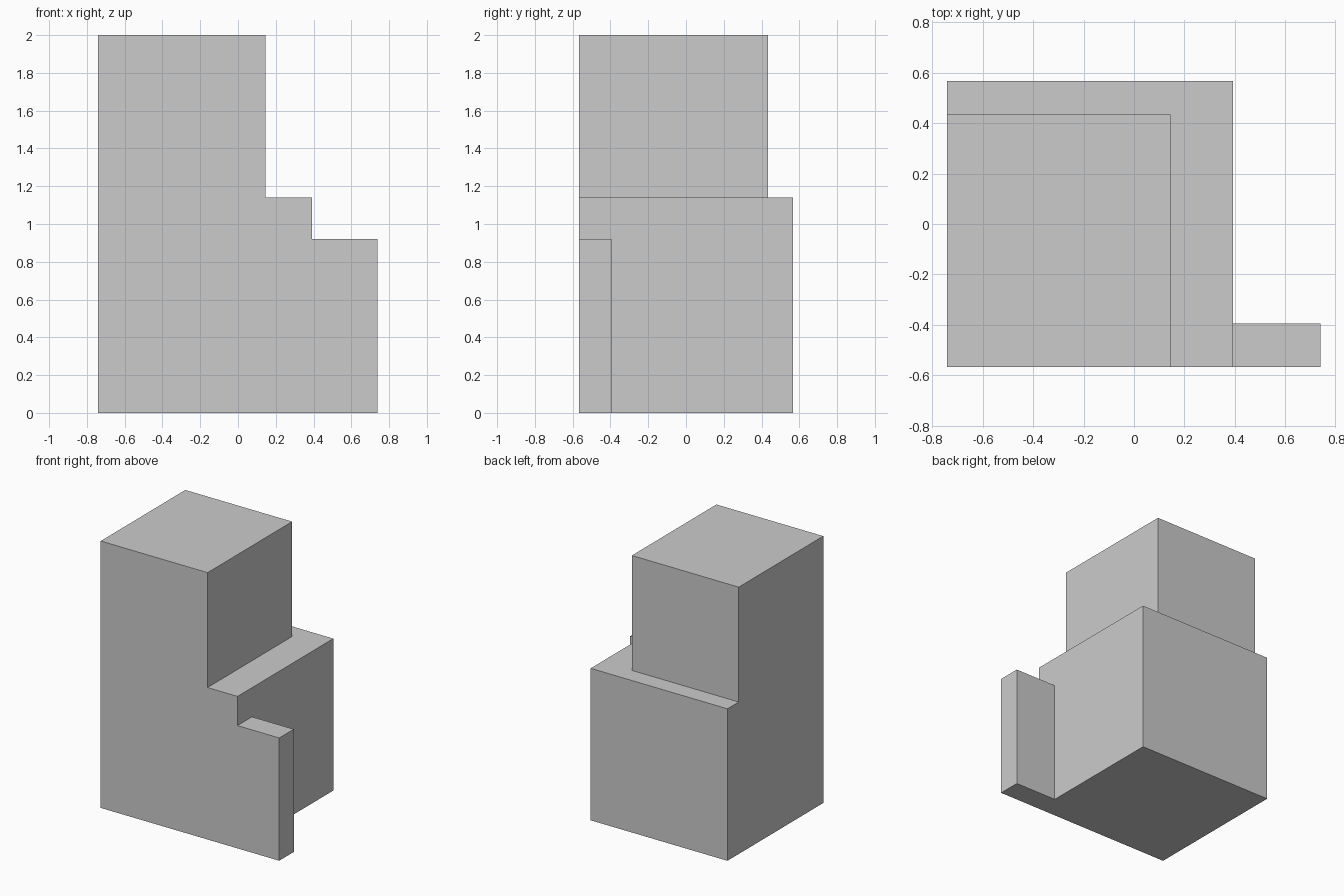
import bpy
import bmesh
from mathutils import Vector

if "Cube" in bpy.data.objects:
    bpy.data.objects.remove(bpy.data.objects["Cube"])

LEFT, FRONT = -0.741, -0.567  # shared flush left and front planes


def box(name, lo, hi):
    """Axis-aligned box between two corners."""
    lo, hi = Vector(lo), Vector(hi)
    bm = bmesh.new()
    bmesh.ops.create_cube(bm, size=1)
    for v in bm.verts:
        v.co = Vector(((lo[i] + hi[i]) / 2 + v.co[i] * (hi[i] - lo[i]) for i in range(3)))
    mesh = bpy.data.meshes.new(name)
    bm.to_mesh(mesh)
    bm.free()
    obj = bpy.data.objects.new(name, mesh)
    bpy.context.collection.objects.link(obj)
    return obj


# Main block, tall tower and low front wall, all flush at the front
building = box("stepped_building", (LEFT, FRONT, 0), (0.393, 0.567, 1.139))
tower = box("tower", (LEFT, FRONT, 0), (0.145, 0.434, 2))
wall = box("front_wall", (LEFT, FRONT, 0), (0.739, -0.395, 0.92))

# Fuse the parts into one clean solid
bpy.context.view_layer.objects.active = building
for part in (tower, wall):
    mod = building.modifiers.new("join_" + part.name, 'BOOLEAN')
    mod.operation = 'UNION'
    mod.solver = 'EXACT'
    mod.object = part
    bpy.ops.object.modifier_apply(modifier=mod.name)
    bpy.data.objects.remove(part)

# Merge coplanar faces so the flush sides have no seams
bm = bmesh.new()
bm.from_mesh(building.data)
bmesh.ops.remove_doubles(bm, verts=bm.verts, dist=1e-4)
bmesh.ops.dissolve_limit(bm, angle_limit=0.02, verts=bm.verts, edges=bm.edges)
bmesh.ops.recalc_face_normals(bm, faces=bm.faces)
bm.to_mesh(building.data)
bm.free()
